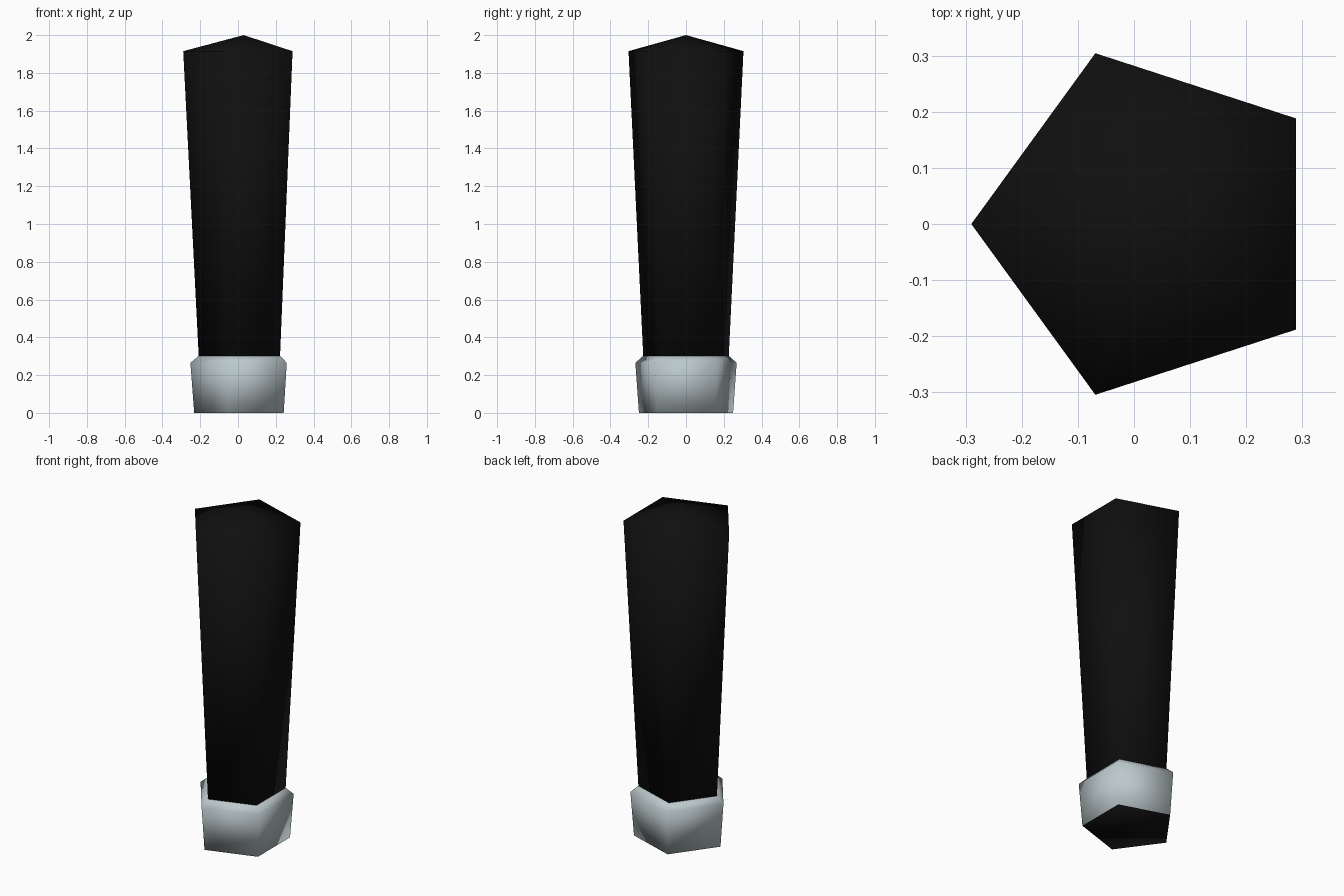
import bpy, bmesh, math

if "Cube" in bpy.data.objects:
    bpy.data.objects.remove(bpy.data.objects["Cube"])

CX = 0.03          # axis of the pentagon
SIDES = 5


def material(name, rgb):
    m = bpy.data.materials.new(name)
    m.diffuse_color = (*rgb, 1.0)
    m.use_nodes = True
    m.node_tree.nodes["Principled BSDF"].inputs["Base Color"].default_value = m.diffuse_color
    return m


black = material("black", (0.005, 0.005, 0.005))
steel = material("pale steel", (0.50, 0.58, 0.60))


def lathe(name, profile, mats, apex=None):
    """Pentagonal solid from (radius, z) rings, optionally closed by a point."""
    bm = bmesh.new()
    rings = []
    for r, z in profile:
        rings.append([bm.verts.new((CX + r * math.cos(math.pi + i * math.tau / SIDES),
                                    r * math.sin(math.pi + i * math.tau / SIDES), z))
                      for i in range(SIDES)])
    for a, b in zip(rings, rings[1:]):
        for i in range(SIDES):
            j = (i + 1) % SIDES
            bm.faces.new((a[i], a[j], b[j], b[i]))
    bm.faces.new(rings[0][::-1])
    if apex is None:
        bm.faces.new(rings[-1])
    else:
        tip = bm.verts.new((CX, 0, apex))
        for i in range(SIDES):
            bm.faces.new((rings[-1][i], rings[-1][(i + 1) % SIDES], tip))
    bmesh.ops.recalc_face_normals(bm, faces=bm.faces)
    for f in bm.faces:
        f.smooth = True
        # underside takes the last material
        if f.normal.z < -0.9:
            f.material_index = len(mats) - 1
    me = bpy.data.meshes.new(name)
    bm.to_mesh(me)
    bm.free()
    for m in mats:
        me.materials.append(m)
    ob = bpy.data.objects.new(name, me)
    bpy.context.collection.objects.link(ob)
    return ob


# Tapered shaft with a low pyramid end
lathe("shaft", [(0.238, 0.30), (0.32, 1.915)], [black], apex=2.0)

# Metal collar with chamfered upper edge and black underside
lathe("collar", [(0.262, 0.0), (0.282, 0.265), (0.238, 0.302)], [steel, black])
